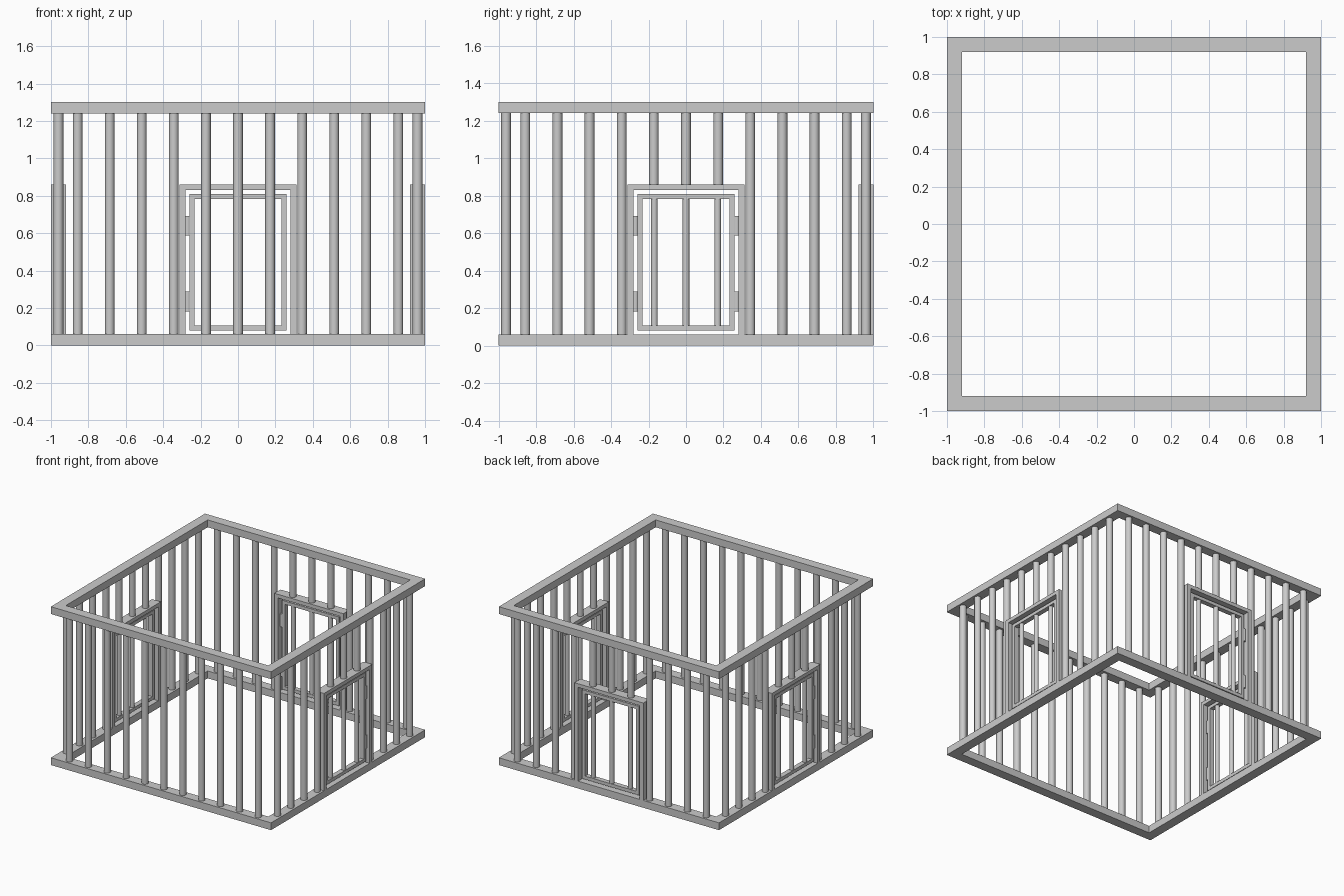
import bpy
from math import pi
from mathutils import Matrix

if "Cube" in bpy.data.objects:
    bpy.data.objects.remove(bpy.data.objects["Cube"])

W = 0.08            # rail and door surround depth
MID = 1 - W / 2     # wall centre line
H, RAIL = 1.30, 0.06
DOOR_TOP = 0.86
STEP = 0.1715       # bar spacing


def place(obj, name, turn):
    # every wall is modelled at the back (+y) and turned around the centre
    obj.name = name
    obj.matrix_world = Matrix.Rotation(turn, 4, 'Z') @ obj.matrix_world


def box(name, turn, x0, x1, z0, z1, depth=W):
    bpy.ops.mesh.primitive_cube_add(size=1)
    o = bpy.context.object
    o.matrix_world = (Matrix.Translation(((x0 + x1) / 2, MID, (z0 + z1) / 2))
                      @ Matrix.Diagonal((x1 - x0, depth, z1 - z0, 1)))
    place(o, name, turn)


def rod(name, turn, x, z0, z1, r, sides=16):
    bpy.ops.mesh.primitive_cylinder_add(vertices=sides, radius=r, depth=z1 - z0)
    o = bpy.context.object
    bpy.ops.object.shade_smooth_by_angle()
    o.matrix_world = Matrix.Translation((x, MID, (z0 + z1) / 2))
    place(o, name, turn)


def door(turn):
    # fixed surround
    for s in (-1, 1):
        a, b = sorted((s * 0.28, s * 0.313))
        box("door_jamb", turn, a, b, RAIL, DOOR_TOP)
    box("door_header", turn, -0.28, 0.28, DOOR_TOP - 0.03, DOOR_TOP)
    # swinging leaf
    for s in (-1, 1):
        a, b = sorted((s * 0.232, s * 0.26))
        box("door_stile", turn, a, b, 0.08, 0.81, 0.04)
    for z in (0.08, 0.783):
        box("door_rail", turn, -0.232, 0.232, z, z + 0.027, 0.04)
    for i in (-1, 0, 1):
        rod("door_bar", turn, i * 0.169, 0.107, 0.783, 0.018)
    # hinges
    for z in (0.235, 0.64):
        rod("hinge", turn, -0.27, z - 0.053, z + 0.053, 0.018)


# four walls: back, left, front, right; the front has no door
for k in range(4):
    turn = k * pi / 2
    has_door = k != 2
    box("bottom_rail", turn, -1, 1 - W, 0, RAIL)
    box("top_rail", turn, -1, 1 - W, H - RAIL, H)
    for i in range(-5, 6):
        z0 = DOOR_TOP if has_door and abs(i) < 2 else RAIL
        rod("wall_bar", turn, i * STEP, z0, H - RAIL, 0.026)
    if has_door:
        door(turn)
